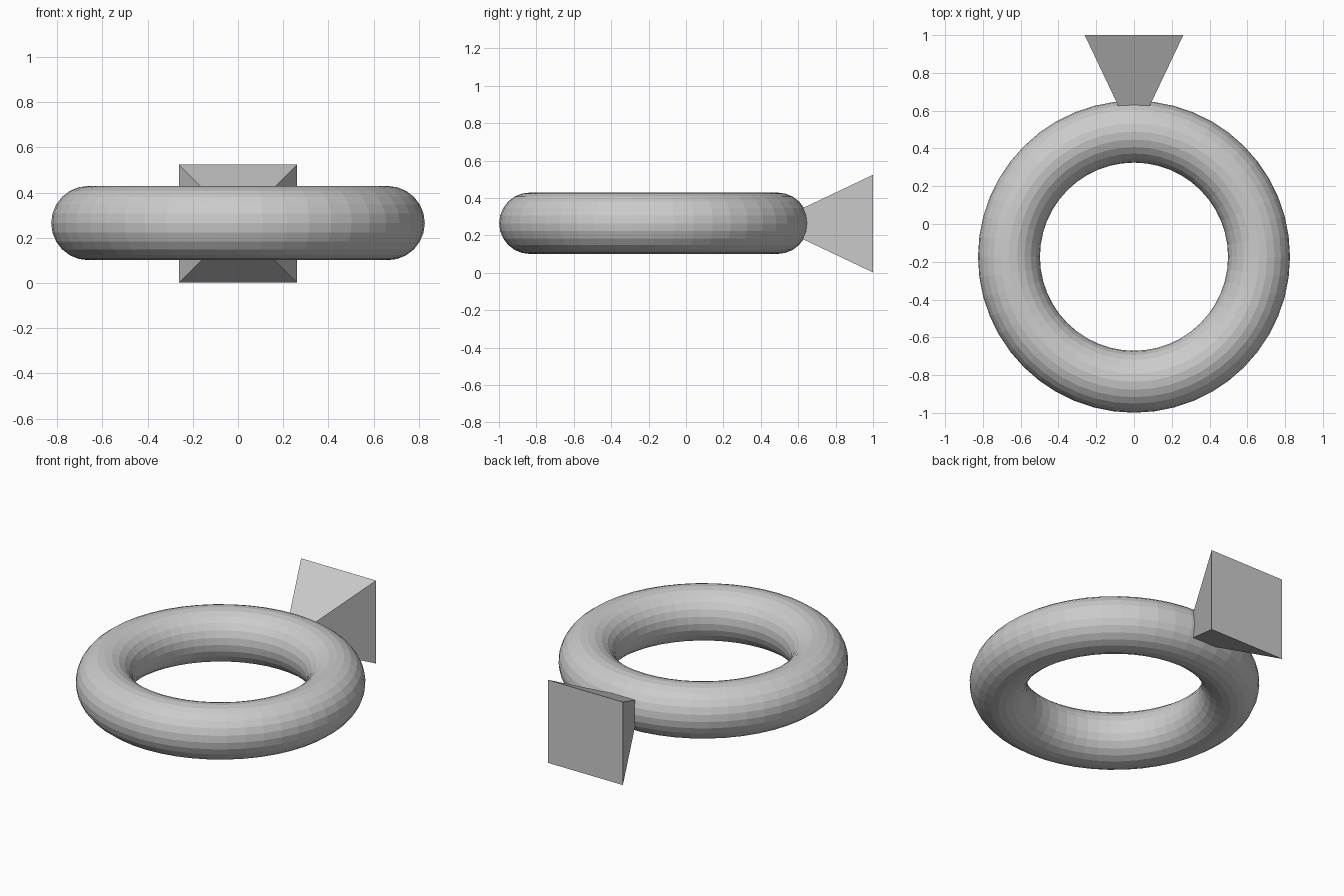
import bpy
from math import pi, sqrt

if "Cube" in bpy.data.objects:
    bpy.data.objects.remove(bpy.data.objects["Cube"])

MID_Z = 0.263
HALF_BASE = 0.261
HEIGHT = 0.55

# Ring lying flat
bpy.ops.mesh.primitive_torus_add(
    major_segments=48, minor_segments=24,
    major_radius=0.662, minor_radius=0.164,
    location=(0, -0.173, MID_Z + 0.002))
bpy.context.object.name = "ring"

# Square pyramid at the back, its tip sunk into the ring and its base facing +y
bpy.ops.mesh.primitive_cone_add(
    vertices=4, radius1=HALF_BASE * sqrt(2), radius2=0, depth=HEIGHT)
setting = bpy.context.object
setting.name = "pyramid_setting"
bpy.ops.object.transform_apply()
setting.rotation_euler = (0, 0, pi / 4)
bpy.ops.object.transform_apply(rotation=True)
setting.rotation_euler = (pi / 2, 0, 0)
setting.location = (0, 1 - HEIGHT / 2, MID_Z)
